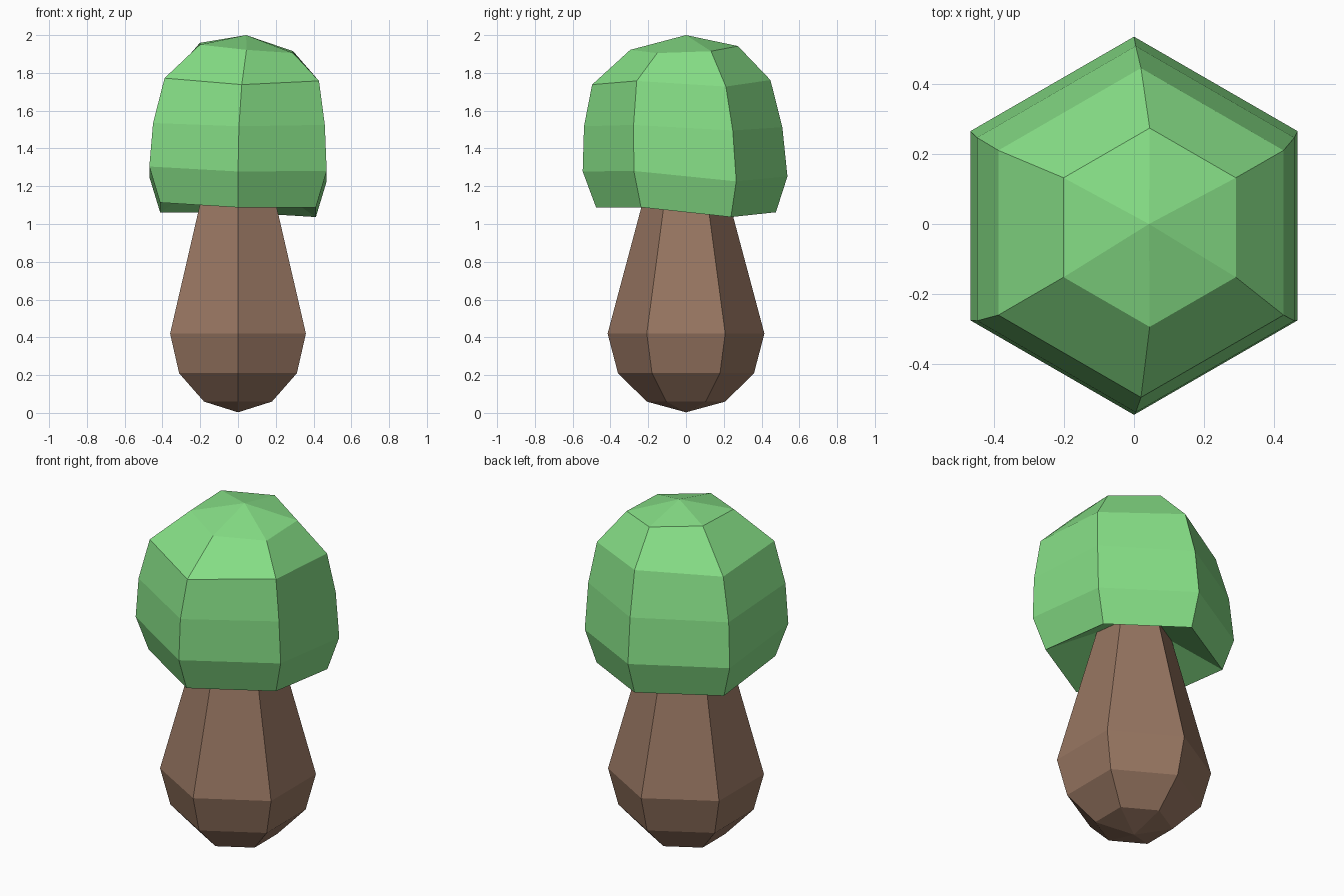
import bpy, bmesh, math

if "Cube" in bpy.data.objects:
    bpy.data.objects.remove(bpy.data.objects["Cube"])


def material(name, rgb):
    m = bpy.data.materials.new(name)
    m.diffuse_color = (*rgb, 1)
    m.use_nodes = True
    m.node_tree.nodes["Principled BSDF"].inputs["Base Color"].default_value = m.diffuse_color
    return m


def lathe(name, start, rings, end, mat, sides=6):
    """Skin six-sided rings between two poles.
    ring: radius, centre x, centre y, z, x slope, y slope, wobble"""
    bm = bmesh.new()
    loops = []
    for r, cx, cy, z, sx, sy, wob in rings:
        loop = []
        for i in range(sides):
            a = math.radians(-90) + math.tau * i / sides
            x, y = r * math.cos(a), r * math.sin(a)
            h = z + sx * x + sy * y + wob * math.sin(3 * a)
            loop.append(bm.verts.new((cx + x, cy + y, h)))
        loops.append(loop)
    first, last = bm.verts.new(start), bm.verts.new(end)
    for i in range(sides):
        j = (i + 1) % sides
        bm.faces.new((first, loops[0][j], loops[0][i]))
        for lo, hi in zip(loops, loops[1:]):
            bm.faces.new((lo[i], lo[j], hi[j], hi[i]))
        bm.faces.new((loops[-1][i], loops[-1][j], last))
    bmesh.ops.recalc_face_normals(bm, faces=bm.faces)
    mesh = bpy.data.meshes.new(name)
    bm.to_mesh(mesh)
    bm.free()
    mesh.materials.append(mat)
    ob = bpy.data.objects.new(name, mesh)
    bpy.context.collection.objects.link(ob)
    return ob


brown = material("trunk brown", (0.31, 0.18, 0.12))
green = material("leaf green", (0.24, 0.74, 0.24))

# Trunk: round bottom, tapering up into the crown
trunk_profile = [(0.208, 0.06), (0.36, 0.21), (0.415, 0.42), (0.18, 1.30)]
lathe("trunk", (0, 0, 0.003),
      [(r, 0, 0, z, 0, 0, 0) for r, z in trunk_profile],
      (0, 0, 1.30), brown)

# Crown: slightly uneven dome with a hollow underside
lathe("crown", (0, 0, 1.32), [
    (0.476, 0.00, 0.00, 1.075, -0.03, -0.054, -0.013),
    (0.542, 0.00, -0.005, 1.265, -0.025, -0.05, -0.014),
    (0.525, 0.005, -0.015, 1.515, -0.011, -0.022, -0.009),
    (0.472, 0.02, -0.025, 1.75, -0.018, -0.004, -0.014),
    (0.285, 0.045, -0.01, 1.932, -0.09, 0.035, 0.0),
], (0.043, 0, 2.0), green)
